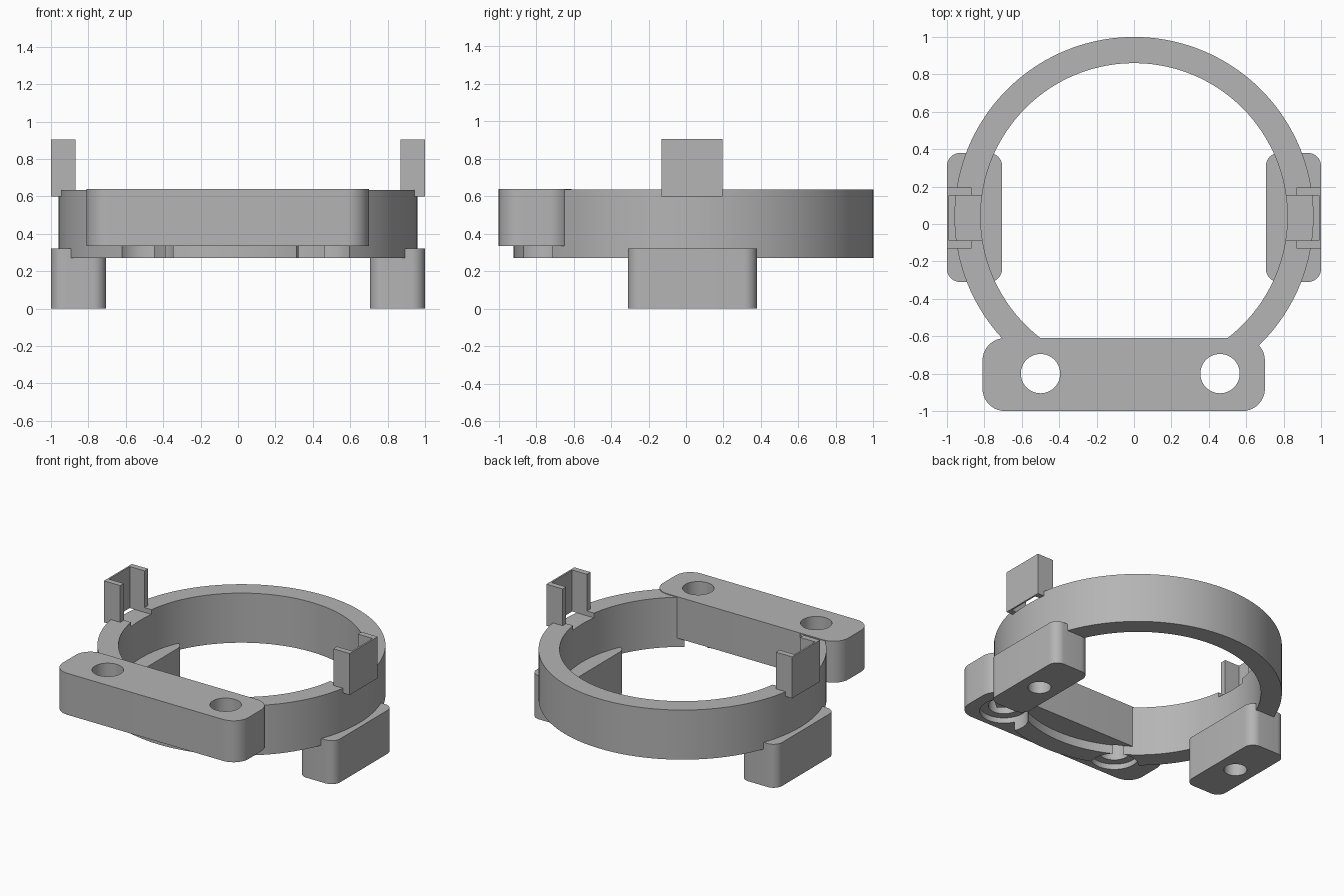
import bpy
import bmesh
from math import cos, sin, pi, radians

if "Cube" in bpy.data.objects:
    bpy.data.objects.remove(bpy.data.objects["Cube"], do_unlink=True)

GREY = (0.46, 0.46, 0.46, 1)
grey = bpy.data.materials.new("plain grey")
grey.use_nodes = True
grey.diffuse_color = GREY
grey.node_tree.nodes["Principled BSDF"].inputs["Base Color"].default_value = GREY


def circle(cx, cy, r, n=64):
    return [(cx + r * cos(2 * pi * i / n), cy + r * sin(2 * pi * i / n)) for i in range(n)]


def rectangle(x0, x1, y0, y1):
    return [(x0, y0), (x1, y0), (x1, y1), (x0, y1)]


def rounded(x0, x1, y0, y1, r, n=10):
    corners = [(x1 - r, y1 - r), (x0 + r, y1 - r), (x0 + r, y0 + r), (x1 - r, y0 + r)]
    return [(cx + r * cos((k + i / n) * pi / 2), cy + r * sin((k + i / n) * pi / 2))
            for k, (cx, cy) in enumerate(corners) for i in range(n + 1)]


def prism(name, outline, z0, z1):
    """Extrude a flat outline from z0 up to z1."""
    bm = bmesh.new()
    base = bm.faces.new([bm.verts.new((x, y, z0)) for x, y in outline])
    top = bmesh.ops.extrude_face_region(bm, geom=[base])["geom"]
    bmesh.ops.translate(bm, vec=(0, 0, z1 - z0),
                        verts=[v for v in top if isinstance(v, bmesh.types.BMVert)])
    bmesh.ops.recalc_face_normals(bm, faces=bm.faces)
    mesh = bpy.data.meshes.new(name)
    bm.to_mesh(mesh)
    bm.free()
    mesh.materials.append(grey)
    obj = bpy.data.objects.new(name, mesh)
    bpy.context.collection.objects.link(obj)
    return obj


def cut(obj, outline, z0, z1):
    """Remove a prism from the object."""
    cutter = prism("cutter", outline, z0, z1)
    cutter.hide_render = True
    mod = obj.modifiers.new("cut", "BOOLEAN")
    mod.operation, mod.solver, mod.object = "DIFFERENCE", "EXACT", cutter
    bpy.context.view_layer.objects.active = obj
    bpy.ops.object.modifier_apply(modifier=mod.name)
    bpy.data.objects.remove(cutter, do_unlink=True)


# Main ring
CY = 0.04
ring = prism("ring", circle(0, CY, 0.96, 160), 0.27, 0.635)
cut(ring, circle(0, CY, 0.82, 160), 0, 1)

# Front mounting plate
plate = prism("front_plate", rounded(-0.81, 0.70, -1, -0.61, 0.12), 0.335, 0.64)

# Screw holes, counterbored from below, through plate and ring
for x in (-0.50, 0.46):
    for part in (plate, ring):
        cut(part, circle(x, -0.80, 0.105), 0, 1)
        cut(part, circle(x, -0.80, 0.162), 0, 0.375)

parts = [ring, plate]
for side, s in (("left", 1), ("right", -1)):
    def span(a, b):
        return sorted((s * a, s * b))

    # Foot with a blind hole underneath
    foot = prism(side + "_foot", rounded(*span(0.705, 1), -0.31, 0.38, 0.07), 0, 0.32)
    cut(foot, circle(s * 0.853, 0.035, 0.077, 40), -0.1, 0.22)

    # Shallow slot in the ring top, between the clip arms
    cut(ring, rectangle(*span(0.7, 0.988), -0.088, 0.153), 0.60, 1)

    # Upright clip, open towards the middle
    clip = prism(side + "_clip", rectangle(*span(0.868, 1), -0.13, 0.195), 0.60, 0.905)
    cut(clip, rectangle(*span(0.8, 0.988), -0.088, 0.153), 0.5, 1)
    parts += [foot, clip]

# Smooth the round walls, keep edges crisp
bpy.ops.object.select_all(action="DESELECT")
for obj in parts:
    obj.select_set(True)
bpy.context.view_layer.objects.active = ring
bpy.ops.object.shade_smooth_by_angle(angle=radians(30))
